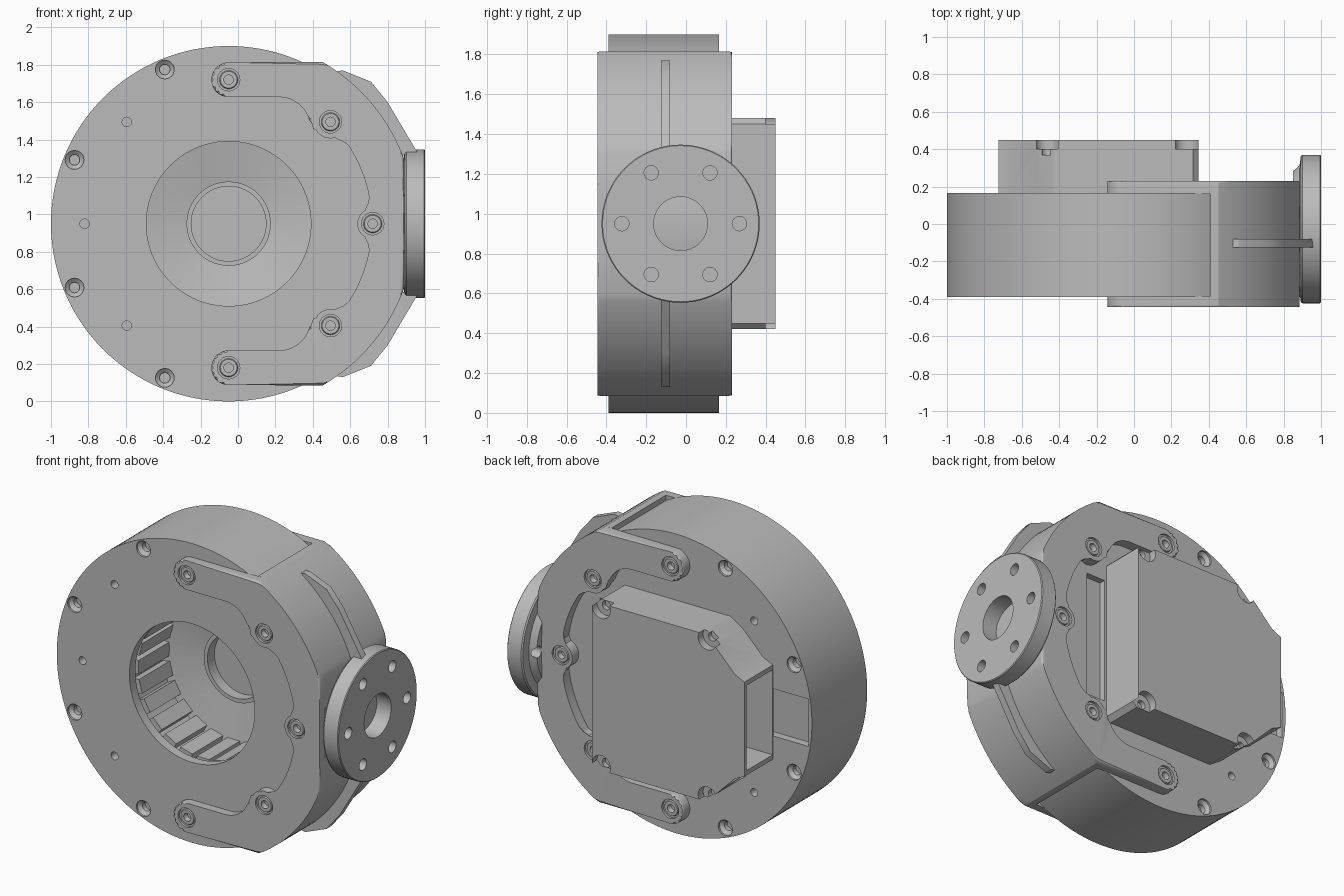
import bpy, bmesh, math
from mathutils import Vector

if "Cube" in bpy.data.objects:
    bpy.data.objects.remove(bpy.data.objects["Cube"])

CX, CZ = -0.05, 0.95          # drum axis
FRONT, BACK = -0.39, 0.165    # drum faces
FY = -0.027                   # flange axis

metal = bpy.data.materials.new("grey_metal")
metal.use_nodes = True
GREY = (0.5, 0.5, 0.5, 1)
metal.diffuse_color = GREY
metal.node_tree.nodes["Principled BSDF"].inputs["Base Color"].default_value = GREY


def arc(cx, cz, r, a0, a1, n=16):
    return [(cx + r * math.cos(math.radians(a0 + (a1 - a0) * i / n)),
             cz + r * math.sin(math.radians(a0 + (a1 - a0) * i / n))) for i in range(n + 1)]


def polar(r, deg):
    return CX + r * math.cos(math.radians(deg)), CZ + r * math.sin(math.radians(deg))


def add_prism(bm, pts, d0, d1, axis="y"):
    """Extrude an outline along x or y."""
    place = (lambda a, b, d: (d, a, b)) if axis == "x" else (lambda a, b, d: (a, d, b))
    lo = [bm.verts.new(place(a, b, d0)) for a, b in pts]
    hi = [bm.verts.new(place(a, b, d1)) for a, b in pts]
    bm.faces.new(lo)
    bm.faces.new(hi)
    for i in range(len(pts)):
        j = (i + 1) % len(pts)
        bm.faces.new((lo[i], lo[j], hi[j], hi[i]))


def add_lathe(bm, profile, origin, axis="y", steps=32):
    """Spin (radius, distance) points round an axis through origin."""
    o = Vector(origin)
    along = Vector((1, 0, 0)) if axis == "x" else Vector((0, 1, 0))
    vs = [bm.verts.new(o + Vector((0, 0, r)) + along * d) for r, d in profile]
    es = [bm.edges.new(p) for p in zip(vs, vs[1:])]
    bmesh.ops.spin(bm, geom=vs + es, cent=o, axis=along, angle=math.tau, steps=steps)
    bmesh.ops.remove_doubles(bm, verts=bm.verts, dist=1e-5)


def rect(x0, x1, h):
    return [(x0, CZ - h), (x1, CZ - h), (x1, CZ + h), (x0, CZ + h)]


def make(name, bm, cutter=None):
    """Turn bmesh into an object, cut it and shade it."""
    def to_obj(b, n):
        bmesh.ops.recalc_face_normals(b, faces=b.faces)
        me = bpy.data.meshes.new(n)
        b.to_mesh(me)
        b.free()
        ob = bpy.data.objects.new(n, me)
        bpy.context.collection.objects.link(ob)
        return ob
    ob = to_obj(bm, name)
    if cutter:
        tool = to_obj(cutter, name + "_cutter")
        tool.hide_render = True
        mod = ob.modifiers.new("cut", "BOOLEAN")
        mod.operation, mod.solver, mod.object = "DIFFERENCE", "EXACT", tool
        dg = bpy.context.evaluated_depsgraph_get()
        me = bpy.data.meshes.new_from_object(ob.evaluated_get(dg))
        ob.modifiers.clear()
        ob.data = me
        bpy.data.objects.remove(tool)
    ob.data.materials.clear()
    ob.data.materials.append(metal)
    bpy.ops.object.select_all(action="DESELECT")
    ob.select_set(True)
    bpy.context.view_layer.objects.active = ob
    bpy.ops.object.shade_smooth_by_angle(angle=math.radians(30))
    return ob


def mirrored(half):
    return half + [(x, 2 * CZ - z) for x, z in reversed(half)]


# Drum with hollow front, countersunk screws and cable pocket
drum = bmesh.new()
add_lathe(drum, [(0, BACK), (0.95, BACK), (0.95, FRONT), (0.44, FRONT), (0.44, -0.33),
                 (0.5, -0.33), (0.5, 0.02), (0.225, 0.07), (0.225, 0.05), (0.2, 0.05),
                 (0.2, 0.12), (0, 0.12)], (CX, 0, CZ), steps=128)
cut = bmesh.new()
for face, s in ((FRONT, 1), (BACK, -1)):
    for a in (112.5, 157.5, 202.5, 247.5):
        x, z = polar(0.892, a)
        add_lathe(cut, [(0, -0.02 * s), (0.05, -0.02 * s), (0.05, 0.012 * s), (0.028, 0.03 * s),
                        (0.028, 0.06 * s), (0, 0.06 * s)], (x, face, z), steps=24)
    for a in (135, 180, 225):
        if s < 0 and a == 180:
            continue
        x, z = polar(0.77, a)
        add_prism(cut, arc(x, z, 0.025, 0, 345, 23), face - 0.03 * s, face + 0.06 * s)
add_prism(cut, rect(-0.975, -0.67, 0.15), BACK - 0.05, BACK + 0.05)
add_prism(cut, rect(0.36, 0.49, 0.4), BACK - 0.04, BACK + 0.05)
make("drum", drum, cut)

# Teeth round the inside of the drum
teeth = bmesh.new()
for i in range(24):
    a = i * 15
    pts = [polar(0.455, a - 5.5), polar(0.455, a + 5.5), polar(0.52, a + 5.5), polar(0.52, a - 5.5)]
    add_prism(teeth, pts, -0.28, 0.03)
make("inner_teeth", teeth)

# Yoke side plates with screw bosses
half = [(0.885, CZ + 0.12)] + arc(CX, CZ, 1.0, 20.8, 59.8, 18)
half += arc(CX, CZ + 0.77, 0.093, 90, 270, 18)
half += arc(CX + 0.27, CZ + 0.51, 0.167, 88, 15, 10)
bx, bz = polar(0.77, 45)
half += arc(bx, bz, 0.088, 200, 295, 10)
half += arc(CX, CZ, 0.765, 36, 8, 10)
half += arc(CX + 0.77, CZ, 0.082, 110, 178, 8)
outline = mirrored(half)
for name, inner, outer in (("front", FRONT + 0.005, -0.445), ("back", BACK - 0.005, 0.23)):
    bm, cut = bmesh.new(), bmesh.new()
    add_prism(bm, outline, inner, outer)
    rim = [e for e in bm.edges if all(abs(v.co.y - outer) < 1e-5 for v in e.verts)]
    bmesh.ops.bevel(bm, geom=rim, offset=0.012, segments=3, profile=0.5, affect="EDGES")
    s = 1 if outer < 0 else -1
    for a in (-90, -45, 0, 45, 90):
        x, z = polar(0.77, a)
        # ring groove and socket leave a screw head in each boss
        add_lathe(cut, [(0, -0.02 * s), (0.06, -0.02 * s), (0.06, 0.015 * s), (0.03, 0.015 * s),
                        (0.025, 0.045 * s), (0, 0.045 * s)], (x, outer, z), steps=24)
    make("yoke_%s_plate" % name, bm, cut)
    # screw heads
    heads = bmesh.new()
    for a in (-90, -45, 0, 45, 90):
        x, z = polar(0.77, a)
        add_lathe(heads, [(0.025, 0.015 * s), (0.025, 0.007 * s), (0.045, 0.007 * s),
                          (0.05, 0.016 * s)], (x, outer, z), steps=24)
    make("yoke_%s_screws" % name, heads)

# Yoke bridge wrapping the drum
bridge = bmesh.new()
wall = [(0.41, CZ + 0.66), (0.41, CZ + 0.865)] + arc(CX, CZ, 1.0, 59.8, 20.8, 18)
inner_wall = arc(CX, CZ, 0.8, -54.5, 54.5, 24)
add_prism(bridge, mirrored(wall) + inner_wall[1:-1], FRONT + 0.005, BACK - 0.005)
make("yoke_bridge", bridge)

# Thin ribs running into the flange
ribs = bmesh.new()
rib = [(0.5, 1.76), (0.56, 1.77), (0.71, 1.71), (0.8, 1.6), (0.96, 1.33), (0.8, 1.3), (0.6, 1.6)]
add_prism(ribs, rib, -0.125, -0.08)
add_prism(ribs, [(x, 2 * CZ - z) for x, z in rib], -0.125, -0.08)
make("flange_ribs", ribs)

# Round mounting flange with bore and bolt circle
flange = bmesh.new()
add_lathe(flange, [(0, 0.87), (0.31, 0.85), (0.34, 0.885), (0.39, 0.892), (0.397, 0.9),
                   (0.397, 0.995), (0.392, 1), (0, 1)], (0, FY, CZ), "x", 72)
cut = bmesh.new()
add_prism(cut, arc(FY, CZ, 0.135, 0, 350, 35), 0.885, 1.1, "x")
for i in range(6):
    a = math.radians(60 * i)
    add_prism(cut, arc(FY + 0.295 * math.cos(a), CZ + 0.295 * math.sin(a), 0.036, 0, 345, 23),
              0.8 if i == 0 else 0.89, 1.1, "x")
make("mounting_flange", flange, cut)

# Rear electronics housing, open at the outer end
box = bmesh.new()
shape = [(0.345, CZ + 0.5), (0.315, CZ + 0.53), (-0.43, CZ + 0.53), (-0.52, CZ + 0.47),
         (-0.66, CZ + 0.33), (-0.725, CZ + 0.3)]
add_prism(box, mirrored(shape), BACK - 0.005, 0.45)
cut = bmesh.new()
add_prism(cut, rect(-0.8, 0.2, 0.27), BACK + 0.001, 0.43)
for x in (0.28, -0.465):
    for s in (-1, 1):
        add_lathe(cut, [(0, 0.5), (0.065, 0.5), (0.065, 0.4), (0.028, 0.4), (0.028, 0.37),
                        (0, 0.37)], (x, 0, CZ + 0.5 * s), steps=24)
make("rear_housing", box, cut)
